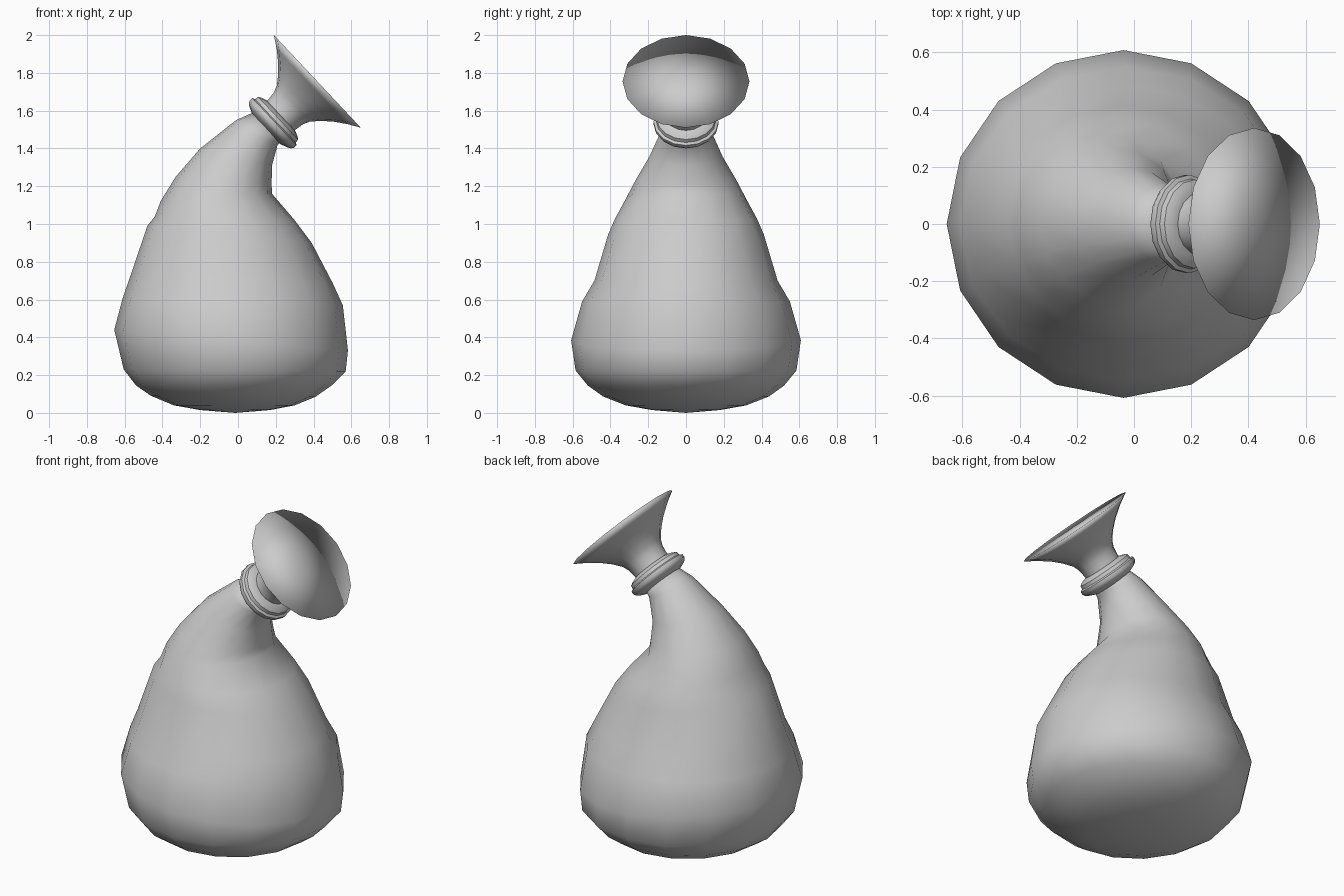
import bpy, bmesh, math
from mathutils import Vector

if "Cube" in bpy.data.objects:
    bpy.data.objects.remove(bpy.data.objects["Cube"])

N = 16


def loft(name, rings, start, end, angle=None):
    """Skin rings (left x, left z, right x, right z, half depth), fan-capped at both ends."""
    bm = bmesh.new()
    loops = []
    for lx, lz, rx, rz, ry in rings:
        c = Vector(((lx + rx) / 2, 0, (lz + rz) / 2))
        d = Vector(((rx - lx) / 2, 0, (rz - lz) / 2))
        loops.append([bm.verts.new(c + d * math.cos(math.tau * i / N)
                                   + Vector((0, ry * math.sin(math.tau * i / N), 0)))
                      for i in range(N)])
    for a, b in zip(loops, loops[1:]):
        for i in range(N):
            j = (i + 1) % N
            bm.faces.new((a[i], a[j], b[j], b[i]))
    for loop, tip in ((loops[0], start), (loops[-1], end)):
        v = bm.verts.new(tip)
        for i in range(N):
            bm.faces.new((loop[i], loop[(i + 1) % N], v))
    bmesh.ops.recalc_face_normals(bm, faces=bm.faces)
    me = bpy.data.meshes.new(name)
    bm.to_mesh(me)
    bm.free()
    ob = bpy.data.objects.new(name, me)
    bpy.context.collection.objects.link(ob)
    bpy.ops.object.select_all(action='DESELECT')
    ob.select_set(True)
    bpy.context.view_layer.objects.active = ob
    if angle:
        bpy.ops.object.shade_smooth_by_angle(angle=math.radians(angle))
    else:
        bpy.ops.object.shade_smooth()
    return ob


# Tilted spout axis, measured from the centre of the mouth
MOUTH = Vector((0.42, 0, 1.755))
AXIS = Vector((0.729, 0, 0.684))
SIDE = Vector((0.684, 0, -0.729))


def turned(name, profile, angle=None):
    """Turn a (distance along axis, radius) profile around the spout axis."""
    rings = []
    for t, r in profile:
        c = MOUTH + AXIS * t
        l, q = c - SIDE * r, c + SIDE * r
        rings.append((l.x, l.z, q.x, q.z, r))
    return loft(name, rings, MOUTH + AXIS * profile[0][0], MOUTH + AXIS * profile[-1][0], angle)


# Sagging bag body bending into the neck
body = [
    (-0.20, 0.015, 0.17, 0.015, 0.18),
    (-0.34, 0.04, 0.30, 0.04, 0.32),
    (-0.46, 0.09, 0.41, 0.085, 0.44),
    (-0.54, 0.145, 0.495, 0.145, 0.52),
    (-0.605, 0.23, 0.57, 0.22, 0.585),
    (-0.655, 0.44, 0.582, 0.33, 0.608),
    (-0.61, 0.61, 0.555, 0.57, 0.55),
    (-0.575, 0.71, 0.50, 0.69, 0.485),
    (-0.48, 0.99, 0.39, 0.90, 0.412),
    (-0.44, 1.04, 0.30, 1.02, 0.375),
    (-0.41, 1.12, 0.18, 1.16, 0.315),
    (-0.33, 1.25, 0.178, 1.21, 0.268),
    (-0.20, 1.40, 0.18, 1.31, 0.195),
    (-0.01, 1.55, 0.21, 1.42, 0.135),
    (0.08, 1.59, 0.24, 1.44, 0.112),
]
loft("bag_body", body, (-0.015, 0, 0), (0.165, 0, 1.52))

# Stepped collar around the neck
turned("neck_collar", [(-0.37, 0.11), (-0.353, 0.15), (-0.345, 0.163), (-0.33, 0.172),
                       (-0.312, 0.172), (-0.305, 0.158), (-0.285, 0.155),
                       (-0.275, 0.14), (-0.265, 0.112)], 40)

# Flared spout closed by its flat mouth
turned("flared_spout", [(-0.36, 0.108), (-0.255, 0.108), (-0.21, 0.114), (-0.174, 0.129),
                        (-0.13, 0.165), (-0.085, 0.212), (-0.04, 0.272), (0, 0.336)])
